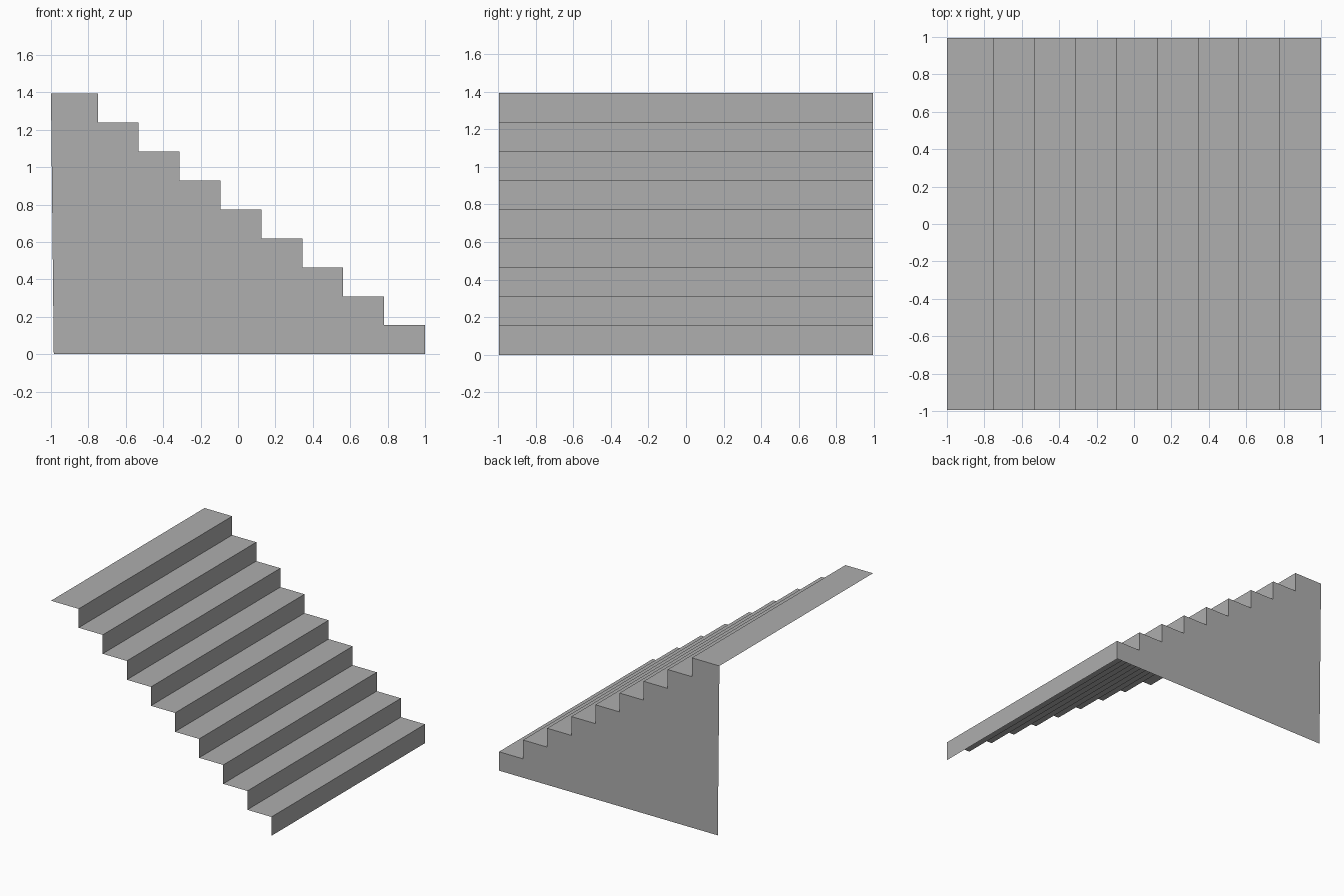
import bpy
import bmesh

STEPS = 9
RISE = 0.1548
RUN = 0.2187
HALF_WIDTH = 0.995

old = bpy.data.objects.get("Cube")
if old:
    bpy.data.objects.remove(old, do_unlink=True)

# Single plain mid grey
grey = bpy.data.materials.new("plain_grey")
grey.use_nodes = True
colour = (0.425, 0.425, 0.425, 1.0)
grey.diffuse_color = colour
grey.node_tree.nodes["Principled BSDF"].inputs["Base Color"].default_value = colour


def add_object(name, bm):
    mesh = bpy.data.meshes.new(name)
    bm.to_mesh(mesh)
    bm.free()
    mesh.materials.append(grey)
    obj = bpy.data.objects.new(name, mesh)
    bpy.context.collection.objects.link(obj)


# Stepped outline, rising from the foot (+x) to the landing (-x)
profile = [(1.0, 0.0)]
for i in range(STEPS):
    x, z = 1.0 - i * RUN, (i + 1) * RISE
    profile.append((x, z))
    profile.append((x - RUN if i < STEPS - 1 else -1.0, z))

# Treads and risers: one open folded sheet
bm = bmesh.new()
front = [bm.verts.new((x, -HALF_WIDTH, z)) for x, z in profile]
back = [bm.verts.new((x, HALF_WIDTH, z)) for x, z in profile]
for i in range(len(profile) - 1):
    bm.faces.new((front[i], back[i], back[i + 1], front[i + 1]))
add_object("stair_treads_and_risers", bm)

# Back side wall, its rear edge leaning in slightly at the foot
bm = bmesh.new()
outline = profile + [(-0.985, 0.0)]
wall = bm.faces.new([bm.verts.new((x, HALF_WIDTH, z)) for x, z in outline])
wall.normal_update()
if wall.normal.y < 0:
    wall.normal_flip()
add_object("stair_side_wall", bm)
